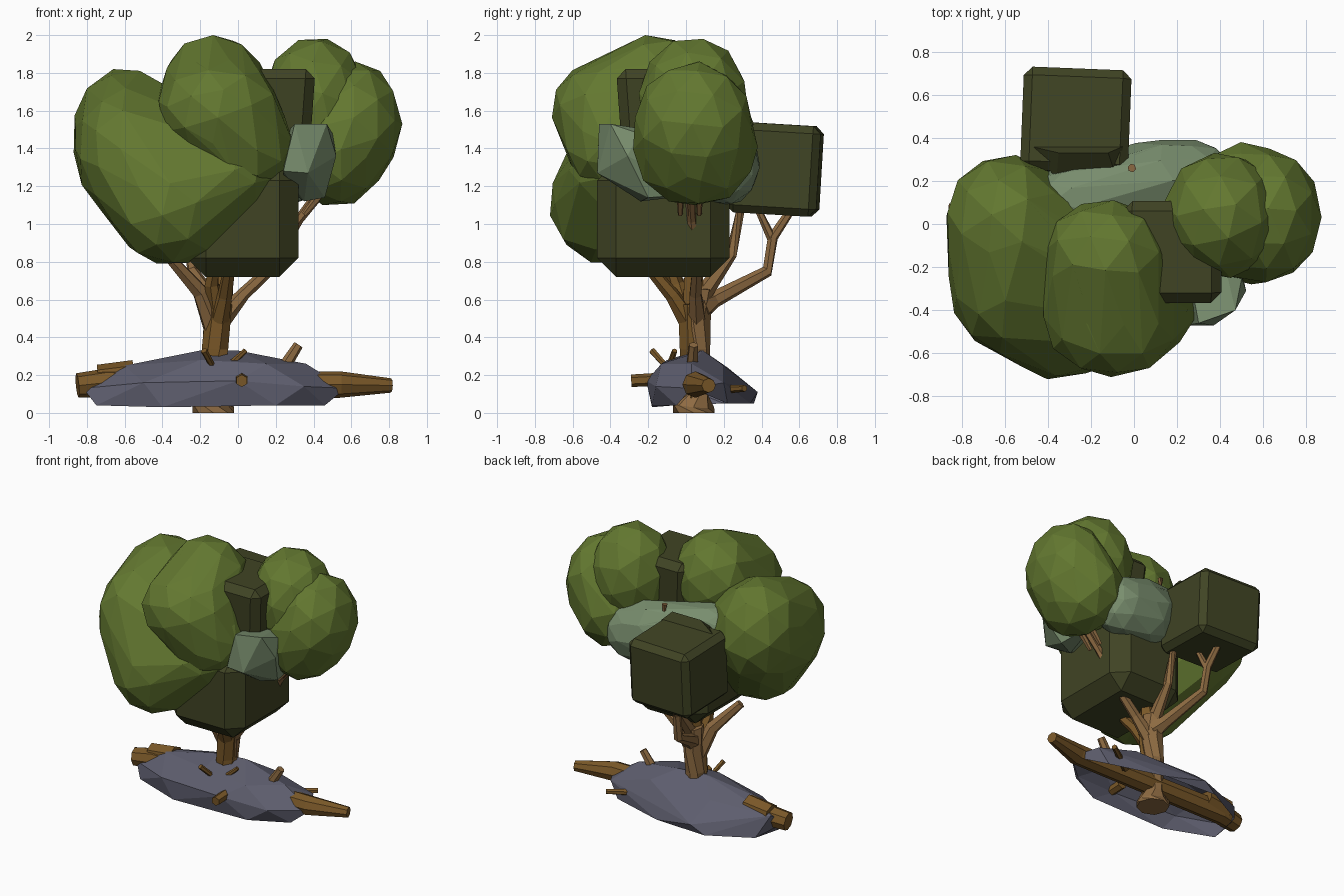
import bpy, bmesh, random
from mathutils import Vector, Matrix, Euler

random.seed(4)
cube = bpy.data.objects.get("Cube")
if cube:
    bpy.data.objects.remove(cube, do_unlink=True)


def material(name, r, g, b):
    lin = [(c / 255 / 12.92 if c < 11 else ((c / 255 + 0.055) / 1.055) ** 2.4) for c in (r, g, b)]
    m = bpy.data.materials.new(name)
    m.use_nodes = True
    m.diffuse_color = (*lin, 1)
    m.node_tree.nodes["Principled BSDF"].inputs["Base Color"].default_value = (*lin, 1)
    return m


GREEN = material("leaf green", 99, 120, 48)
DARK = material("dark leaf", 64, 68, 36)
PALE = material("pale leaf", 121, 142, 110)
STONE = material("slate stone", 94, 94, 110)
BARK = material("trunk bark", 142, 107, 66)
LOG = material("log bark", 122, 88, 40)


def finish(name, bm, mat):
    bmesh.ops.recalc_face_normals(bm, faces=bm.faces)
    mesh = bpy.data.meshes.new(name)
    bm.to_mesh(mesh)
    bm.free()
    mesh.materials.append(mat)
    obj = bpy.data.objects.new(name, mesh)
    bpy.context.collection.objects.link(obj)
    return obj


def hull(bm):
    res = bmesh.ops.convex_hull(bm, input=bm.verts[:])
    junk = {g for g in res["geom_interior"] + res["geom_unused"] if isinstance(g, bmesh.types.BMVert)}
    bmesh.ops.delete(bm, geom=list(junk), context="VERTS")
    bmesh.ops.dissolve_limit(bm, angle_limit=0.12, verts=bm.verts[:], edges=bm.edges[:])


def blob(name, mat, lobes):
    """Faceted leaf mass: shell around several ellipsoid lobes (centre, radii)."""
    bm = bmesh.new()
    for cx, cy, cz, rx, ry, rz in lobes:
        ball = bmesh.ops.create_icosphere(bm, subdivisions=2, radius=1)["verts"]
        spin = Euler([random.uniform(0, 3) for _ in range(3)]).to_matrix()
        for v in ball:
            v.co = spin @ v.co
        size = [max(abs(v.co[i]) for v in ball) for i in range(3)]
        for v in ball:
            v.co = Vector((cx + rx * v.co.x / size[0], cy + ry * v.co.y / size[1],
                           cz + rz * v.co.z / size[2]))
    hull(bm)
    return finish(name, bm, mat)


def shell(name, mat, corners, open_base=False):
    """Angular convex lump from its corners, optionally open underneath."""
    bm = bmesh.new()
    for c in corners:
        bm.verts.new(c)
    hull(bm)
    if open_base:
        bm.normal_update()
        bmesh.ops.delete(bm, geom=[f for f in bm.faces if f.normal.z < -0.8], context="FACES")
    return finish(name, bm, mat)


def block(name, mat, low, high, chamfer, turn=(0, 0, 0), taper=1.0):
    """Chamfered box between two corners, tapered towards its base."""
    low, high = Vector(low), Vector(high)
    bm = bmesh.new()
    bmesh.ops.create_cube(bm, size=1)
    for v in bm.verts:
        if v.co.z < 0:
            v.co.x *= taper
            v.co.y *= taper
    bmesh.ops.transform(bm, verts=bm.verts, matrix=Matrix.LocRotScale(
        (low + high) / 2, Euler(turn), high - low))
    bmesh.ops.bevel(bm, geom=bm.edges[:], offset=chamfer, segments=1, affect="EDGES")
    return finish(name, bm, mat)


def limb(name, mat, points, sides=6):
    """Tapered branch along (x, y, z, radius) points."""
    bm = bmesh.new()
    pos = [Vector(p[:3]) for p in points]
    rings = []
    for i, p in enumerate(points):
        way = pos[min(i + 1, len(pos) - 1)] - pos[max(i - 1, 0)]
        frame = way.to_track_quat("Z", "Y").to_matrix().to_4x4()
        rings.append(bmesh.ops.create_circle(bm, segments=sides, radius=p[3],
                                             matrix=Matrix.Translation(pos[i]) @ frame)["verts"])
    for a, b in zip(rings, rings[1:]):
        for i in range(sides):
            j = (i + 1) % sides
            bm.faces.new((a[i], a[j], b[j], b[i]))
    bm.faces.new(rings[0])
    bm.faces.new(rings[-1])
    return finish(name, bm, mat)


# Rounded leaf masses
blob("leaves_right_side", GREEN, [(-0.59, 0.0, 1.47, 0.28, 0.32, 0.35),
                                  (-0.6, -0.27, 1.38, 0.26, 0.33, 0.34),
                                  (-0.36, -0.38, 1.1, 0.3, 0.34, 0.31),
                                  (-0.06, -0.36, 1.28, 0.26, 0.26, 0.22)])
blob("leaves_front", GREEN, [(-0.13, -0.16, 1.68, 0.29, 0.27, 0.32),
                             (-0.1, -0.43, 1.6, 0.32, 0.28, 0.27),
                             (0.02, -0.35, 1.42, 0.27, 0.28, 0.26)])
blob("leaves_left_top", GREEN, [(0.41, 0.04, 1.64, 0.27, 0.29, 0.34)])
blob("leaves_left_side", GREEN, [(0.62, 0.04, 1.53, 0.25, 0.31, 0.33),
                                 (0.52, 0.05, 1.4, 0.27, 0.33, 0.3)])

# Dark block-shaped leaf masses
block("dark_leaves_low", DARK, (-0.27, -0.47, 0.72), (0.32, 0.23, 1.33), 0.1)
block("dark_leaves_top", DARK, (-0.06, -0.37, 1.32), (0.41, 0.11, 1.82), 0.05, taper=0.85)
block("dark_leaves_back", DARK, (-0.52, 0.23, 1.05), (-0.02, 0.71, 1.53), 0.04, (-0.06, 0, -0.04))
shell("dark_leaves_back_crown", DARK, [(-0.48, 0.36, 1.53), (-0.05, 0.36, 1.53), (-0.35, 0.33, 1.6),
                                       (-0.12, 0.33, 1.6), (-0.36, 0.21, 1.5), (-0.08, 0.21, 1.5),
                                       (-0.36, 0.25, 1.3), (-0.08, 0.25, 1.3)])

# Pale leaf masses
blob("pale_leaves_back", PALE, [(-0.32, 0.11, 1.46, 0.18, 0.15, 0.15),
                                (0.1, 0.2, 1.33, 0.24, 0.19, 0.23),
                                (0.27, 0.2, 1.31, 0.2, 0.19, 0.2)])
shell("pale_leaves_front", PALE, [(0.27, -0.3, 1.5), (0.3, -0.46, 1.53), (0.47, -0.4, 1.53), (0.5, -0.25, 1.48),
                                  (0.24, -0.47, 1.28), (0.37, -0.47, 1.27), (0.52, -0.31, 1.36),
                                  (0.35, -0.24, 1.12), (0.46, -0.2, 1.14), (0.24, -0.24, 1.2),
                                  (0.28, 0.18, 1.3), (0.43, 0.1, 1.16), (0.35, 0.12, 1.45)])

# Stone mound, open underneath
shell("stone_mound", STONE, [
    (-0.75, -0.06, 0.04), (-0.4, -0.18, 0.03), (0.2, -0.18, 0.04), (0.46, -0.05, 0.04),
    (0.4, 0.22, 0.05), (0.0, 0.34, 0.05), (-0.4, 0.36, 0.05), (-0.7, 0.2, 0.05),
    (-0.82, 0.0, 0.13), (-0.5, -0.17, 0.16), (0.0, -0.21, 0.17), (0.35, -0.16, 0.14),
    (0.57, 0.03, 0.13), (0.47, 0.2, 0.16), (-0.3, 0.38, 0.11), (-0.77, 0.12, 0.2),
    (-0.6, 0.02, 0.25), (-0.2, -0.1, 0.28), (0.15, -0.13, 0.26), (0.36, 0.03, 0.26),
    (0.15, 0.2, 0.25), (-0.35, 0.22, 0.24), (-0.2, 0.06, 0.33), (0.0, 0.09, 0.33)], open_base=True)

# Trunk: pale back stem with flared foot, darker front stem
limb("trunk", BARK, [(-0.13, 0.04, 0.0, 0.11), (-0.13, 0.04, 0.04, 0.11), (-0.12, 0.05, 0.1, 0.07),
                     (-0.12, 0.06, 0.34, 0.068), (-0.11, 0.06, 0.5, 0.075), (-0.1, 0.07, 0.66, 0.075)], 8)
limb("trunk_front", LOG, [(-0.12, 0.04, 0.08, 0.07), (-0.12, 0.035, 0.34, 0.072), (-0.1, 0.02, 0.58, 0.07)], 7)

# Branches
branches = {
    "branch_right": [(-0.13, 0.04, 0.46, 0.06), (-0.2, -0.02, 0.64, 0.045), (-0.36, -0.12, 0.82, 0.03)],
    "branch_left": [(-0.1, 0.06, 0.48, 0.055), (0.03, 0.05, 0.63, 0.035), (0.18, 0.06, 0.77, 0.03),
                    (0.32, 0.03, 1.02, 0.025), (0.42, 0.02, 1.15, 0.03)],
    "branch_front": [(-0.11, 0.03, 0.46, 0.06), (-0.07, -0.07, 0.62, 0.04), (-0.04, -0.22, 0.8, 0.03)],
    "branch_front_inner": [(-0.1, 0.02, 0.5, 0.05), (-0.14, -0.05, 0.68, 0.04), (-0.12, -0.12, 0.85, 0.03)],
    "branch_middle": [(-0.1, 0.04, 0.55, 0.065), (-0.08, 0.04, 0.85, 0.05)],
    "branch_back": [(-0.1, 0.08, 0.56, 0.07), (-0.14, 0.15, 0.6, 0.045), (-0.24, 0.43, 0.75, 0.032),
                    (-0.25, 0.46, 0.93, 0.028), (-0.27, 0.56, 1.08, 0.022)],
    "branch_back_fork": [(-0.25, 0.46, 0.91, 0.026), (-0.23, 0.38, 1.08, 0.018)],
    "branch_back_inner": [(-0.1, 0.07, 0.6, 0.05), (-0.09, 0.24, 0.84, 0.03), (-0.1, 0.29, 1.08, 0.022),
                          (0.0, 0.27, 1.45, 0.022), (-0.01, 0.26, 1.6, 0.02)],
}
for name, path in branches.items():
    limb(name, LOG if "front" in name or "middle" in name else BARK, path)

# Twig tips beneath the left leaves
for i, y in enumerate((-0.03, 0.02, 0.07)):
    limb(f"twig_tip_{i + 1}", BARK, [(0.35, y, 1.05, 0.014), (0.43, y, 1.15, 0.022)], 5)

# Fallen log through the mound, with knot and stubs
limb("fallen_log", LOG, [(-0.85, 0.03, 0.145, 0.065), (-0.7, 0.05, 0.16, 0.075), (0.3, 0.05, 0.15, 0.07),
                         (0.54, 0.05, 0.15, 0.07), (0.81, 0.12, 0.145, 0.038)], 8)
limb("log_collar", LOG, [(-0.74, 0.07, 0.18, 0.075), (-0.55, 0.07, 0.2, 0.08)], 7)
stubs = {
    "front_stub": [(0.02, -0.1, 0.18, 0.035), (0.02, -0.29, 0.17, 0.033)],
    "side_twig": [(0.2, 0.15, 0.12, 0.025), (0.43, 0.31, 0.13, 0.018)],
    "upright_stub": [(0.23, 0.03, 0.22, 0.035), (0.32, 0.04, 0.36, 0.026)],
    "small_twig_right": [(-0.13, -0.1, 0.24, 0.016), (-0.18, -0.18, 0.33, 0.018)],
    "small_twig_left": [(-0.06, -0.09, 0.24, 0.018), (0.04, -0.06, 0.33, 0.014)],
}
for name, path in stubs.items():
    limb(name, BARK if name == "upright_stub" else LOG, path)
